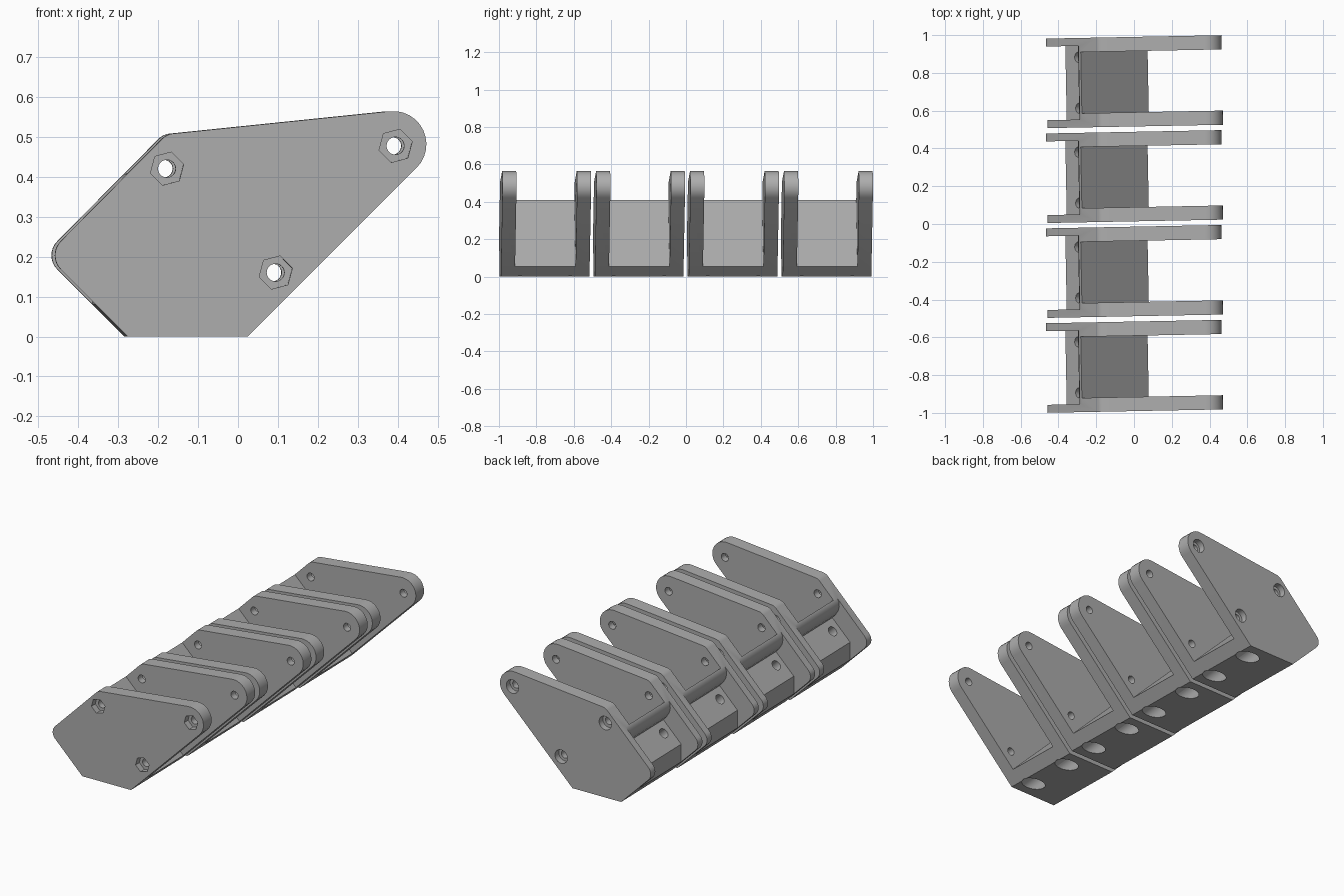
import bpy, bmesh, math
from mathutils import Vector, Matrix

if "Cube" in bpy.data.objects:
    bpy.data.objects.remove(bpy.data.objects["Cube"])

grey = bpy.data.materials.new("plain_grey")
grey.diffuse_color = (0.42, 0.42, 0.42, 1)
grey.use_nodes = True
grey.node_tree.nodes["Principled BSDF"].inputs["Base Color"].default_value = grey.diffuse_color


def fillet(p, a, b, r, n=8):
    """Points of an arc of radius r rounding corner p between a and b."""
    p, a, b = Vector(p), Vector(a), Vector(b)
    u, v = (a - p).normalized(), (b - p).normalized()
    half = u.angle(v) / 2
    c = p + (u + v).normalized() * r / math.sin(half)
    s, e = p + u * r / math.tan(half) - c, p + v * r / math.tan(half) - c
    out = []
    for i in range(n + 1):
        t = i / n
        ang = s.angle(e)
        d = (s * math.sin((1 - t) * ang) + e * math.sin(t * ang)) / math.sin(ang)
        out.append(tuple(c + d))
    return out


def obj_from(bm, name):
    bmesh.ops.recalc_face_normals(bm, faces=bm.faces)
    me = bpy.data.meshes.new(name)
    bm.to_mesh(me)
    bm.free()
    ob = bpy.data.objects.new(name, me)
    bpy.context.collection.objects.link(ob)
    return ob


def prism(name, pts, y0, y1):
    """Extrude an (x, z) outline from y0 to y1."""
    bm = bmesh.new()
    f = bm.faces.new([bm.verts.new((x, y0, z)) for x, z in pts])
    ext = bmesh.ops.extrude_face_region(bm, geom=[f])["geom"]
    vs = [g for g in ext if isinstance(g, bmesh.types.BMVert)]
    bmesh.ops.translate(bm, verts=vs, vec=(0, y1 - y0, 0))
    return obj_from(bm, name)


def rod(name, a, b, r, n=32, spin=0.0):
    """Cylinder from a to b."""
    a, b = Vector(a), Vector(b)
    bm = bmesh.new()
    m = (Matrix.Translation((a + b) / 2)
         @ (b - a).to_track_quat('Z', 'Y').to_matrix().to_4x4()
         @ Matrix.Rotation(spin, 4, 'Z'))
    bmesh.ops.create_cone(bm, cap_ends=True, segments=n, radius1=r, radius2=r,
                          depth=(b - a).length, matrix=m)
    return obj_from(bm, name)


# Bracket body: rounded side outline, extruded to full width
W, INNER, POCKET = 0.237, 0.162, 0.195
bl, br = (-0.28, 0), (0.02, 0)
left, top = (-0.483, 0.203), (-0.183, 0.506)
hub = (0.384, 0.481)
R = 0.083
outline = [bl, br]
for i in range(13):
    t = math.radians(-45 + 141 * i / 12)
    outline.append((hub[0] + R * math.cos(t), hub[1] + R * math.sin(t)))
outline += fillet(top, outline[-1], left, 0.045)
outline += fillet(left, top, bl, 0.05)
body = prism("bracket_1", outline, -W, W)

cutters = [
    # Open channel above the sloping web
    prism("channel", [(-0.7, 0.83), (0.83, -0.7), (1.2, 0.8), (0.2, 1.3)], -INNER, INNER),
    # Wider pocket behind the web, leaving its rounded lip
    prism("pocket", [(-0.36, -0.1), (-0.36, 0.18), (-0.25, 0.29), (-0.272, 0.315),
                     (-0.287, 0.34), (-0.293, 0.365), (-0.290, 0.39), (-0.28, 0.41),
                     (-0.32, 0.45), (-0.8, 0.45), (-0.8, -0.1)], -POCKET, POCKET),
]
# Bolt holes: hexagon seat on the front, round seat on the back
for x, z in [(-0.182, 0.42), (0.39, 0.477), (0.09, 0.16)]:
    cutters += [
        rod("bolt_hole", (x, -0.4, z), (x, 0.4, z), 0.022),
        rod("hex_seat", (x, -0.4, z), (x, -W + 0.035, z), 0.043, 6, math.radians(15)),
        rod("round_seat", (x, W - 0.035, z), (x, 0.4, z), 0.038),
    ]
# Slanted mounting holes with a wide bore from below
for y in (-0.135, 0.135):
    cutters += [
        rod("mount_hole", (-0.40, y, 0.355), (0.0, y, -0.045), 0.027),
        rod("mount_bore", (-0.20, y, 0.155), (0.10, y, -0.145), 0.05),
    ]

for c in cutters:
    c.hide_render = True
    m = body.modifiers.new(c.name, 'BOOLEAN')
    m.operation, m.object, m.solver = 'DIFFERENCE', c, 'EXACT'
dg = bpy.context.evaluated_depsgraph_get()
mesh = bpy.data.meshes.new_from_object(body.evaluated_get(dg))
body.modifiers.clear()
body.data = mesh
for c in cutters:
    bpy.data.objects.remove(c)
mesh.materials.clear()
mesh.materials.append(grey)

bpy.context.view_layer.objects.active = body
body.select_set(True)
bpy.ops.object.shade_smooth_by_angle(angle=math.radians(30))

# Row of four slightly turned brackets
for i in range(4):
    ob = body if i == 0 else body.copy()
    if i:
        ob.name = f"bracket_{i + 1}"
        bpy.context.collection.objects.link(ob)
    ob.location = (0, -0.7535 + 0.5023 * i, 0)
    ob.rotation_euler = (0, 0, math.radians(1.1))
